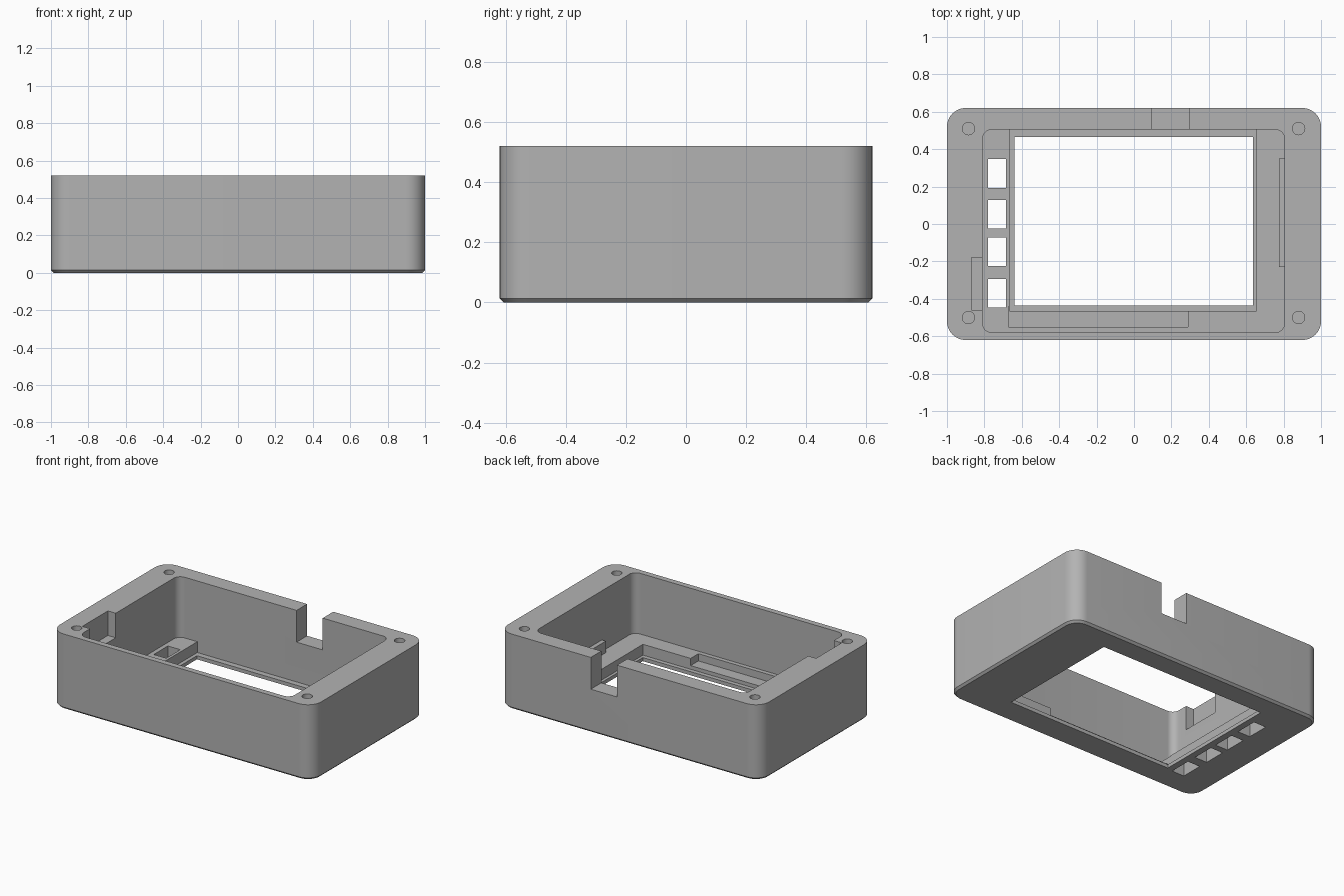
import bpy, bmesh, math

cube = bpy.data.objects.get("Cube")
if cube:
    bpy.data.objects.remove(cube, do_unlink=True)

grey = bpy.data.materials.new("case grey")
grey.use_nodes = True
grey.diffuse_color = (0.45, 0.45, 0.45, 1)
grey.node_tree.nodes["Principled BSDF"].inputs["Base Color"].default_value = grey.diffuse_color


def block(name, xs, ys, zs, radius=0, chamfer=0, segments=10):
    """Box with rounded vertical corners and an optional chamfer round its base."""
    bm = bmesh.new()
    bmesh.ops.create_cube(bm, size=1)
    for v in bm.verts:
        v.co = [r[0] if c < 0 else r[1] for c, r in zip(v.co, (xs, ys, zs))]
    if radius:
        upright = [e for e in bm.edges if abs(e.verts[0].co.z - e.verts[1].co.z) > 1e-4]
        bmesh.ops.bevel(bm, geom=upright, offset=radius, segments=segments,
                        profile=0.5, affect='EDGES')
    if chamfer:
        base = [e for e in bm.edges if all(abs(v.co.z - zs[0]) < 1e-5 for v in e.verts)]
        bmesh.ops.bevel(bm, geom=base, offset=chamfer, segments=1, affect='EDGES')
    return finish(name, bm)


def cylinder(name, x, y, zs, radius):
    bm = bmesh.new()
    bmesh.ops.create_cone(bm, cap_ends=True, segments=32, radius1=radius,
                          radius2=radius, depth=zs[1] - zs[0])
    bmesh.ops.translate(bm, verts=bm.verts, vec=(x, y, sum(zs) / 2))
    return finish(name, bm)


def finish(name, bm):
    bmesh.ops.recalc_face_normals(bm, faces=bm.faces)
    mesh = bpy.data.meshes.new(name)
    bm.to_mesh(mesh)
    bm.free()
    mesh.materials.append(grey)
    obj = bpy.data.objects.new(name, mesh)
    bpy.context.collection.objects.link(obj)
    return obj


def activate(obj):
    bpy.ops.object.select_all(action='DESELECT')
    obj.select_set(True)
    bpy.context.view_layer.objects.active = obj


def cut(target, cutters):
    for cutter in cutters:
        cutter.hide_render = True
        mod = target.modifiers.new("cut", 'BOOLEAN')
        mod.operation = 'DIFFERENCE'
        mod.solver = 'EXACT'
        mod.object = cutter
        activate(target)
        bpy.ops.object.modifier_apply(modifier=mod.name)
        bpy.data.objects.remove(cutter, do_unlink=True)


TOP, SEAM, FLOOR = 0.52, 0.13, 0.10
OUTER = ((-1, 1), (-0.62, 0.62))
CAVITY = ((-0.81, 0.805), (-0.58, 0.505))

# Front bezel: floor, screen pocket, window and button holes
bezel = block("front_bezel", *OUTER, (0, SEAM), 0.1, 0.014)
cuts = [
    block("cavity_floor", *CAVITY, (FLOOR, 0.3), 0.05),
    block("screen_pocket", (-0.665, 0.655), (-0.465, 0.505), (0.025, 0.2)),
    block("cable_pocket", (-0.67, 0.29), (-0.55, -0.44), (0.05, 0.2)),
    block("window", (-0.64, 0.635), (-0.435, 0.465), (-0.1, 0.2)),
]
for y in (0.27, 0.052, -0.148, -0.37):
    cuts.append(block("button_hole", (-0.78, -0.685), (y - 0.077, y + 0.077), (-0.1, 0.2)))
cut(bezel, cuts)

# Upper walls: cavity, back notch, side slot and screw holes
walls = block("case_walls", *OUTER, (SEAM, TOP), 0.1)
cuts = [
    block("cavity", *CAVITY, (0, 0.7), 0.05),
    block("back_notch", (0.095, 0.295), (0.45, 0.7), (0.30, 0.7)),
    block("side_slot", (-0.87, -0.75), (-0.46, -0.18), (0.35, 0.7)),
]
for x in (-0.885, 0.88):
    for y in (-0.5, 0.51):
        cuts.append(cylinder("screw_hole", x, y, (0.2, 0.7), 0.033))
cut(walls, cuts)

# Low rib along the inside of one end wall
rib = block("inner_rib", (0.775, 0.806), (-0.23, 0.35), (FLOOR - 0.002, 0.18))

for obj in (bezel, walls, rib):
    activate(obj)
    bpy.ops.object.shade_smooth_by_angle(angle=math.radians(30))
